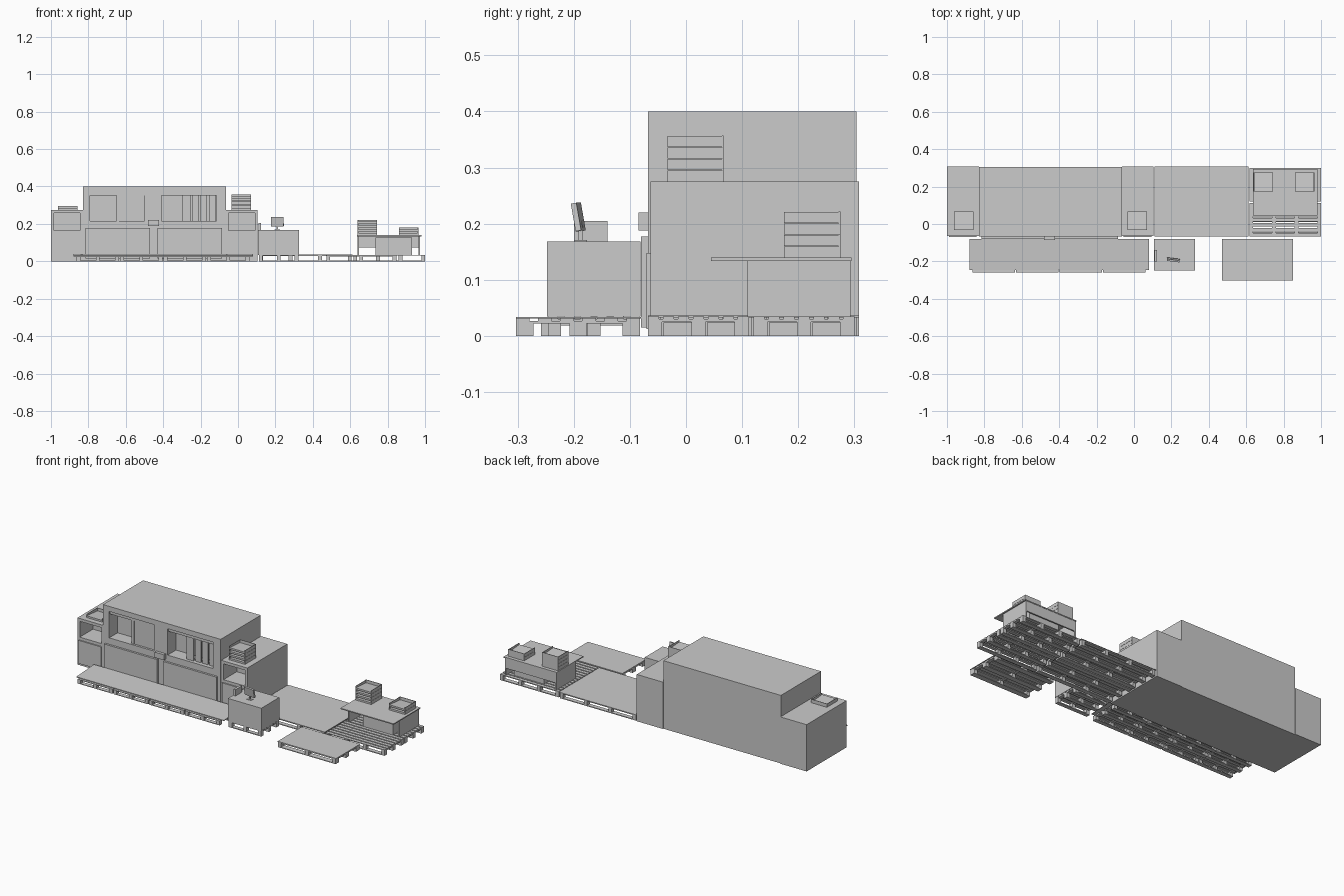
import bpy
import bmesh
import math
from mathutils import Matrix, Vector

cube = bpy.data.objects.get("Cube")
if cube:
    bpy.data.objects.remove(cube, do_unlink=True)

grey = bpy.data.materials.new("plain grey")
grey.use_nodes = True
colour = (0.6, 0.6, 0.6, 1)
grey.diffuse_color = colour
grey.node_tree.nodes["Principled BSDF"].inputs["Base Color"].default_value = colour


def boxes(name, spans, origin=(0, 0, 0)):
    """One object made of boxes, each given as (x0, x1, y0, y1, z0, z1)."""
    bm = bmesh.new()
    for x0, x1, y0, y1, z0, z1 in spans:
        centre = Vector(((x0 + x1) / 2, (y0 + y1) / 2, (z0 + z1) / 2))
        size = Matrix.Diagonal((x1 - x0, y1 - y0, z1 - z0, 1))
        bmesh.ops.create_cube(bm, size=1, matrix=Matrix.Translation(centre) @ size)
    mesh = bpy.data.meshes.new(name)
    bm.to_mesh(mesh)
    bm.free()
    mesh.materials.append(grey)
    obj = bpy.data.objects.new(name, mesh)
    obj.location = origin
    bpy.context.collection.objects.link(obj)
    return obj


def carve(obj, spans):
    """Cut box-shaped recesses out of an object."""
    cutter = boxes("recess_cutter", spans)
    cutter.hide_render = True
    mod = obj.modifiers.new("recesses", "BOOLEAN")
    mod.object = cutter
    mod.operation = "DIFFERENCE"
    mod.solver = "EXACT"
    graph = bpy.context.evaluated_depsgraph_get()
    mesh = bpy.data.meshes.new_from_object(obj.evaluated_get(graph))
    obj.modifiers.clear()
    obj.data = mesh
    bpy.data.objects.remove(cutter, do_unlink=True)


def spread(a, b, n, width):
    """Even spans of the given width from a to b."""
    step = (b - a - width) / (n - 1)
    return [(a + i * step, a + i * step + width) for i in range(n)]


def pallet(name, x0, x1, y0, y1, h=0.035, cols=3, slats=6):
    t = h * 0.14
    depth = y1 - y0
    posts = spread(x0, x1, cols, 0.02)
    rows = spread(y0, y1, 3, depth * 0.14)
    parts = [(x0, x1, *r, 0, t) for r in rows]
    parts += [(*p, *r, t, h - 2 * t) for p in posts for r in rows]
    parts += [(*p, y0, y1, h - 2 * t, h - t) for p in posts]
    parts += [(x0, x1, *r, h - t, h) for r in spread(y0, y1, slats, depth * 0.11)]
    return boxes(name, parts)


def tray_stack(name, x, y, z, count):
    """Stacked trays, open in front, each with a sloping floor."""
    w, d, h, t = 0.104, 0.1, 0.0205, 0.003
    profile = [(0, 0), (d, 0), (d, h), (d - t, h), (d - t, t), (0, h * 0.5)]
    bm = bmesh.new()
    for i in range(count):
        base = z + i * h
        verts = [bm.verts.new((x, y + py, base + pz)) for py, pz in profile]
        face = bm.faces.new(verts)
        out = bmesh.ops.extrude_face_region(bm, geom=[face])["geom"]
        bmesh.ops.translate(bm, vec=(w, 0, 0),
                            verts=[v for v in out if isinstance(v, bmesh.types.BMVert)])
        for side in (x + t / 2, x + w - t / 2):
            place = Matrix.Translation((side, y + d / 2, base + h / 2 - 0.0005))
            bmesh.ops.create_cube(bm, size=1,
                                  matrix=place @ Matrix.Diagonal((t, d, h - 0.001, 1)))
    bmesh.ops.recalc_face_normals(bm, faces=bm.faces[:])
    mesh = bpy.data.meshes.new(name)
    bm.to_mesh(mesh)
    bm.free()
    mesh.materials.append(grey)
    bpy.context.collection.objects.link(bpy.data.objects.new(name, mesh))


# Tall centre cabinet with two display recesses
centre = boxes("centre_cabinet", [(-0.83, -0.065, -0.068, 0.304, 0, 0.4)])
carve(centre, [(-0.79, -0.5, -0.1, 0.01, 0.215, 0.37),
               (-0.41, -0.115, -0.1, 0.01, 0.215, 0.37)])
boxes("window_headers", [(a, b, -0.06, -0.05, 0.352, 0.37)
                         for a, b in ((-0.79, -0.5), (-0.41, -0.115))])
boxes("left_window_panels", [(-0.65, -0.635, -0.06, 0.01, 0.215, 0.37),
                             (-0.635, -0.5, -0.055, -0.045, 0.215, 0.352)])
boxes("right_window_panels", [(-0.3, -0.255, -0.05, -0.04, 0.215, 0.37)]
      + [(a, a + 0.035, -0.045, -0.035, 0.215, 0.365) for a in (-0.245, -0.2, -0.155)])
boxes("lower_doors", [(a, a + 0.345, -0.08, -0.067, 0.015, 0.177) for a in (-0.815, -0.43)])
boxes("centre_bracket", [(-0.482, -0.422, -0.085, -0.067, 0.188, 0.22)])

# Low end cabinets with an open niche over a door
for name, x0, x1 in (("right_end", -1, -0.83), ("left_end", -0.065, 0.105)):
    cabinet = boxes(name + "_cabinet", [(x0, x1, -0.063, 0.308, 0, 0.275)])
    carve(cabinet, [(x0 + 0.015, x1 - 0.015, -0.1, 0.06, 0.165, 0.258)])
    boxes(name + "_door", [(x0 + 0.01, x1 - 0.012, -0.07, -0.062, 0.012, 0.148)])
tray_stack("right_end_tray", -0.963, -0.033, 0.275, 1)
tray_stack("left_end_trays", -0.035, -0.033, 0.275, 4)

# Long walkway of pallets in front, with a slightly sloping board
for i, (a, b) in enumerate(spread(-0.863, 0.061, 4, 0.226)):
    pallet(f"walkway_pallet_{i + 1}", a, b, -0.258, -0.085, h=0.026)
walkway = boxes("walkway_board", [(-0.48, 0.48, -0.082, 0.082, -0.002, 0.002)],
                (-0.4, -0.163, 0.033))
walkway.rotation_euler.x = math.radians(3.5)

# Pay desk with a tilted screen and a small upright plate
pallet("desk_pallet", 0.112, 0.323, -0.246, -0.082)
boxes("pay_desk", [(0.108, 0.325, -0.248, -0.081, 0.035, 0.168)])
boxes("desk_plate", [(0.11, 0.124, -0.2, -0.14, 0.168, 0.205)])
boxes("screen_stand", [(0.206, 0.214, -0.192, -0.184, 0.168, 0.205),
                       (0.195, 0.225, -0.2, -0.176, 0.168, 0.171)])
screen = boxes("screen", [(-0.034, 0.034, -0.005, 0.005, -0.025, 0.025)], (0.21, -0.192, 0.212))
screen.rotation_euler = (math.radians(10), 0, math.radians(-7))

# Boarded middle platform
for i, (a, b) in enumerate(spread(-0.065, 0.305, 2, 0.182)):
    pallet(f"middle_pallet_{i + 1}", 0.113, 0.607, a, b, h=0.033, cols=4)
boxes("middle_board", [(0.11, 0.612, -0.068, 0.308, 0.033, 0.036)])

# Boarded front platform
pallet("front_pallet", 0.472, 0.847, -0.303, -0.082, h=0.031)
boxes("front_board", [(0.47, 0.85, -0.303, -0.08, 0.031, 0.034)])

# Bare pallets carrying the table
for i, (a, b) in enumerate(spread(-0.068, 0.3, 2, 0.18)):
    pallet(f"table_pallet_{i + 1}", 0.617, 1, a, b, cols=4, slats=7)
boxes("table_top", [(0.635, 0.98, 0.045, 0.295, 0.134, 0.14)])
boxes("table_sides", [(a, a + 0.008, 0.11, 0.293, 0.035, 0.134) for a in (0.638, 0.965)])
boxes("table_back", [(0.646, 0.965, 0.285, 0.293, 0.075, 0.134)])
boxes("drawer_unit", [(0.735, 0.93, 0.11, 0.27, 0.035, 0.127)])
tray_stack("table_tall_trays", 0.64, 0.175, 0.14, 4)
tray_stack("table_short_trays", 0.86, 0.175, 0.14, 2)
